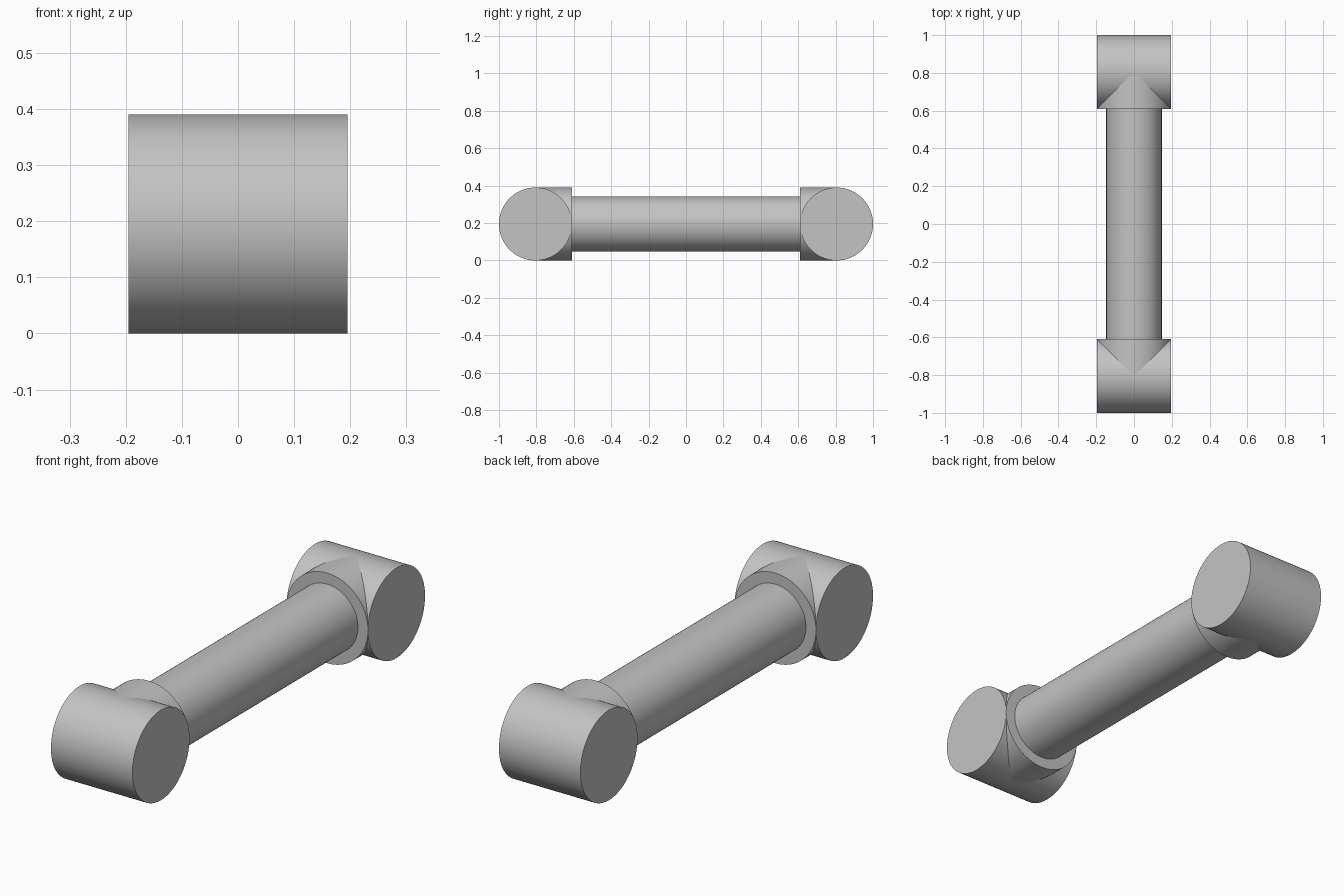
import bpy
import math

cube = bpy.data.objects.get("Cube")
if cube:
    bpy.data.objects.remove(cube, do_unlink=True)

RADIUS = 0.195       # end cylinders and collars
ROD_RADIUS = 0.147
CENTRE = 0.805       # distance of each end cylinder from the middle
FACE = 0.61          # where the collars meet the rod

grey = bpy.data.materials.new("plain_grey")
grey.use_nodes = True
colour = (0.55, 0.55, 0.55, 1)
grey.diffuse_color = colour
grey.node_tree.nodes["Principled BSDF"].inputs["Base Color"].default_value = colour


def cylinder(name, radius, length, y, rotation):
    bpy.ops.mesh.primitive_cylinder_add(
        vertices=96, radius=radius, depth=length,
        location=(0, y, RADIUS), rotation=rotation)
    obj = bpy.context.object
    obj.name = name
    obj.data.materials.append(grey)
    bpy.ops.object.transform_apply(location=False, rotation=True, scale=True)
    bpy.ops.object.shade_smooth_by_angle(angle=math.radians(30))
    return obj


ALONG_X = (0, math.pi / 2, 0)
ALONG_Y = (math.pi / 2, 0, 0)

# Connecting rod
cylinder("rod", ROD_RADIUS, 2 * FACE + 0.1, 0, ALONG_Y)

# Crosswise end cylinder and its collar at both ends
for side, sign in (("front", -1), ("back", 1)):
    cylinder(side + "_cross_cylinder", RADIUS, 2 * RADIUS, sign * CENTRE, ALONG_X)
    cylinder(side + "_collar", RADIUS, CENTRE - FACE,
             sign * (CENTRE + FACE) / 2, ALONG_Y)
